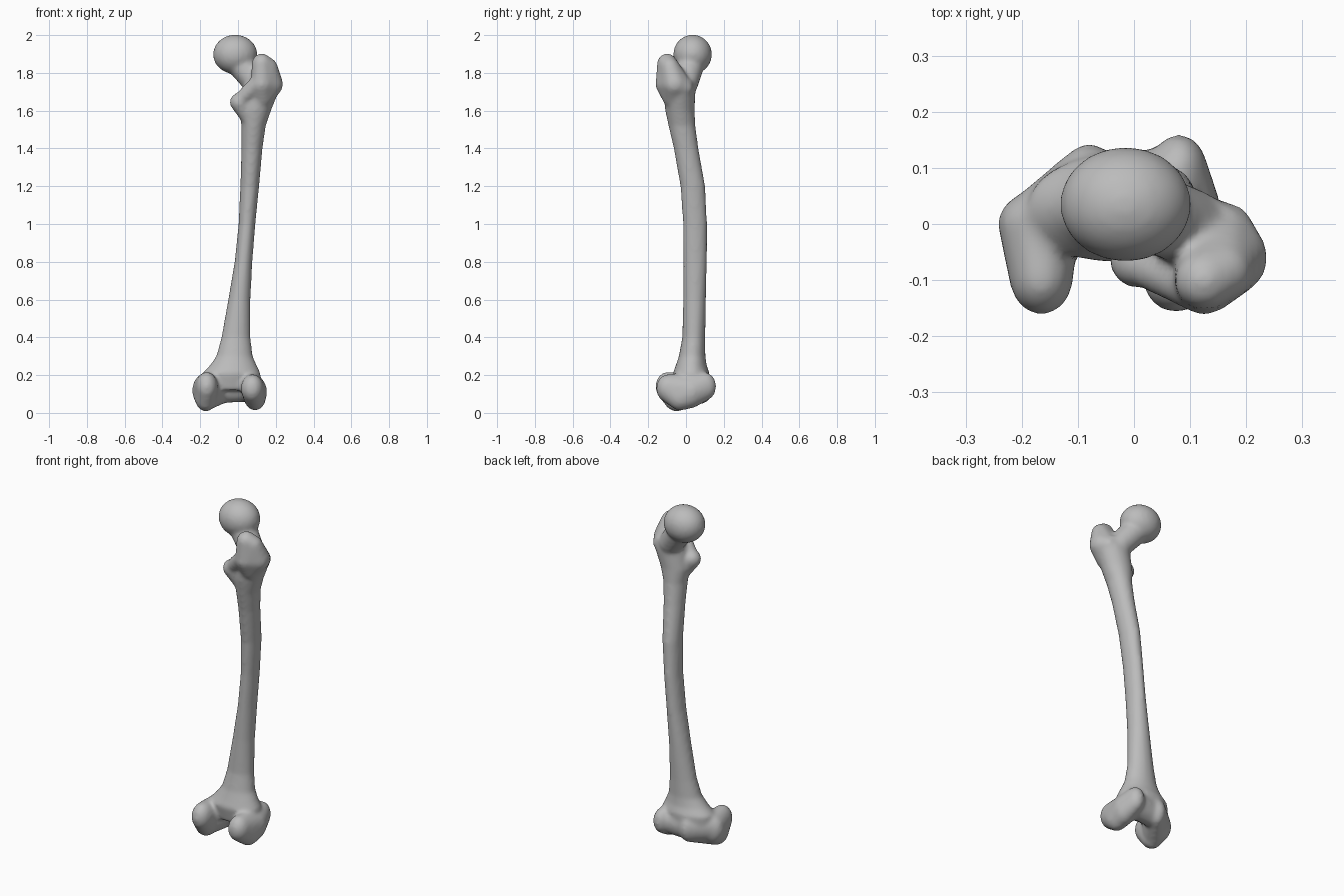
import bpy, bmesh, math
from mathutils import Matrix, Vector

if "Cube" in bpy.data.objects:
    bpy.data.objects.remove(bpy.data.objects["Cube"])

bone = bpy.data.materials.new("bone_grey")
bone.use_nodes = True
colour = (0.5, 0.5, 0.5, 1)
bone.diffuse_color = colour
bone.node_tree.nodes["Principled BSDF"].inputs["Base Color"].default_value = colour

body = bmesh.new()


def add_to_body(part):
    """Append a closed part to the shared body mesh."""
    bmesh.ops.recalc_face_normals(part, faces=part.faces)
    temp = bpy.data.meshes.new("temp")
    part.to_mesh(temp)
    part.free()
    body.from_mesh(temp)
    bpy.data.meshes.remove(temp)


def hull(*balls):
    """Convex skin around balls given as (x, y, z, radius) or (x, y, z, rx, ry, rz)."""
    part = bmesh.new()
    for x, y, z, *r in balls:
        scale = Vector(r if len(r) == 3 else r * 3)
        bmesh.ops.create_icosphere(part, subdivisions=3, radius=1,
                                   matrix=Matrix.LocRotScale((x, y, z), None, scale))
    if len(balls) > 1:
        points = [v.co.copy() for v in part.verts]
        part.clear()
        for p in points:
            part.verts.new(p)
        out = bmesh.ops.convex_hull(part, input=part.verts)
        loose = [v for v in part.verts if not v.link_faces]
        bmesh.ops.delete(part, geom=loose, context='VERTS')
    add_to_body(part)


def loft(sections, sides=24):
    """Stack of oval rings given as (z, x_min, x_max, y_min, y_max)."""
    part = bmesh.new()
    rings = []
    for z, x0, x1, y0, y1 in sections:
        ring = []
        for i in range(sides):
            a = math.tau * i / sides
            ring.append(part.verts.new(((x0 + x1) / 2 + (x1 - x0) / 2 * math.cos(a),
                                        (y0 + y1) / 2 + (y1 - y0) / 2 * math.sin(a), z)))
        rings.append(ring)
    for low, high in zip(rings, rings[1:]):
        for i in range(sides):
            j = (i + 1) % sides
            part.faces.new((low[i], low[j], high[j], high[i]))
    part.faces.new(rings[0][::-1])
    part.faces.new(rings[-1])
    add_to_body(part)


# Bowed shaft, flaring at both ends
loft([(0.12, -0.19, 0.12, -0.05, 0.12),
      (0.21, -0.19, 0.12, -0.07, 0.125),
      (0.25, -0.15, 0.1, -0.055, 0.11),
      (0.3, -0.115, 0.078, -0.038, 0.103),
      (0.4, -0.088, 0.066, -0.02, 0.102),
      (0.6, -0.052, 0.066, -0.015, 0.106),
      (0.8, -0.018, 0.076, -0.014, 0.111),
      (1.0, 0.003, 0.092, -0.016, 0.112),
      (1.2, 0.012, 0.112, -0.03, 0.102),
      (1.4, 0.018, 0.13, -0.065, 0.066),
      (1.52, 0.018, 0.147, -0.093, 0.05),
      (1.6, 0.005, 0.175, -0.11, 0.046),
      (1.7, 0.02, 0.215, -0.12, 0.05),
      (1.76, 0.05, 0.2, -0.1, 0.045)])

# Ball head and slanting neck
hull((-0.015, 0.035, 1.898, 0.118, 0.103, 0.105))
hull((0.0, 0.03, 1.865, 0.075), (0.1, -0.005, 1.74, 0.068))

# Greater trochanter
hull((0.125, -0.1, 1.85, 0.053), (0.16, -0.085, 1.83, 0.05),
     (0.173, -0.06, 1.74, 0.066), (0.125, -0.105, 1.74, 0.057),
     (0.165, -0.01, 1.72, 0.048), (0.13, -0.07, 1.67, 0.055))

# Lesser trochanter and the crest that joins it
hull((0.006, -0.065, 1.645, 0.05), (0.05, -0.05, 1.56, 0.035))
hull((0.012, -0.07, 1.655, 0.04), (0.11, -0.11, 1.75, 0.045))

# Inner condyle
hull((-0.165, -0.095, 0.14, 0.057, 0.067, 0.078), (-0.17, -0.05, 0.08, 0.058, 0.07, 0.073),
     (-0.17, 0.0, 0.12, 0.073, 0.06, 0.09))
hull((-0.17, -0.04, 0.09, 0.06, 0.07, 0.08), (-0.17, 0.0, 0.13, 0.067, 0.06, 0.08),
     (-0.08, 0.085, 0.13, 0.05, 0.058, 0.08))

# Outer condyle
hull((0.075, -0.095, 0.13, 0.06, 0.063, 0.075), (0.09, -0.03, 0.085, 0.058, 0.07, 0.073),
     (0.088, 0.03, 0.11, 0.066, 0.06, 0.085), (0.08, 0.1, 0.14, 0.05, 0.06, 0.075))

# Groove floor bridging the condyles at the kneecap side
hull((-0.1, 0.06, 0.13, 0.06, 0.065, 0.08), (0.06, 0.07, 0.14, 0.05, 0.065, 0.08))

mesh = bpy.data.meshes.new("thigh_bone")
body.to_mesh(mesh)
body.free()
mesh.materials.append(bone)
femur = bpy.data.objects.new("thigh_bone", mesh)
bpy.context.collection.objects.link(femur)

# Fuse the parts into one skin and soften the joins
remesh = femur.modifiers.new("fuse", 'REMESH')
remesh.mode = 'VOXEL'
remesh.voxel_size = 0.01
remesh.use_smooth_shade = True
soften = femur.modifiers.new("soften", 'SMOOTH')
soften.factor = 0.5
soften.iterations = 10
